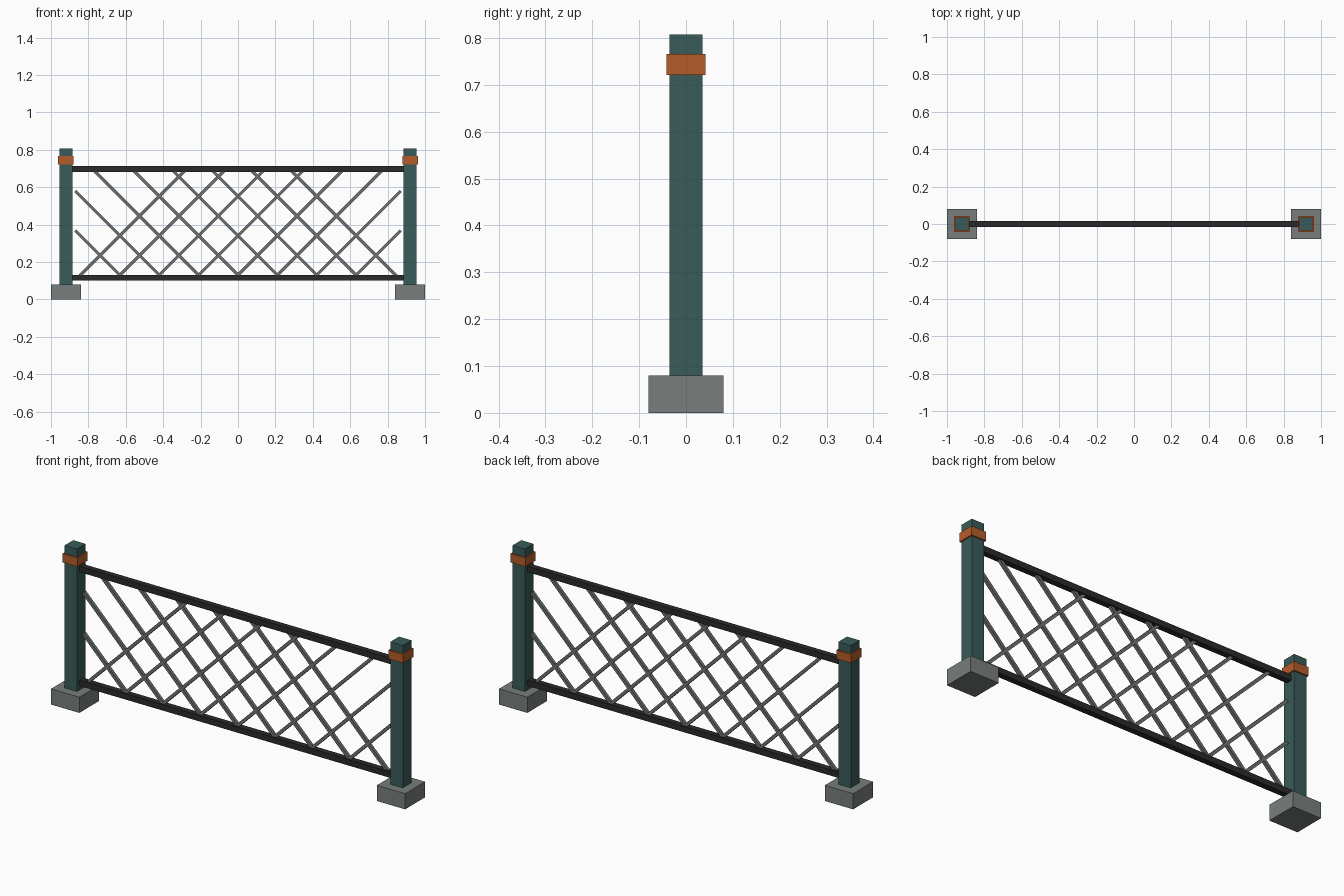
import bpy
import math

default = bpy.data.objects.get("Cube")
if default:
    bpy.data.objects.remove(default, do_unlink=True)


def material(name, colour):
    mat = bpy.data.materials.new(name)
    mat.use_nodes = True
    mat.diffuse_color = (*colour, 1)
    mat.node_tree.nodes["Principled BSDF"].inputs["Base Color"].default_value = (*colour, 1)
    return mat


TEAL = material("dark teal", (0.04, 0.107, 0.102))
STONE = material("concrete grey", (0.188, 0.209, 0.205))
ORANGE = material("burnt orange", (0.456, 0.107, 0.023))
BLACK = material("rail black", (0.023, 0.023, 0.025))
WIRE = material("wire grey", (0.156, 0.171, 0.162))


def box(name, centre, size, mat, tilt=0):
    bpy.ops.mesh.primitive_cube_add(size=1, location=centre)
    obj = bpy.context.object
    obj.name = name
    obj.scale = size
    bpy.ops.object.transform_apply(location=False, rotation=False, scale=True)
    obj.rotation_euler.y = tilt
    obj.data.materials.append(mat)
    return obj


def upright(name, x, z0, z1, width, mat):
    box(name, (x, 0, (z0 + z1) / 2), (width, width, z1 - z0), mat)


# Posts with footings and coloured bands
for side, sign in (("left", 1), ("right", -1)):
    x = sign * 0.92
    upright(side + "_footing", x, 0, 0.08, 0.16, STONE)
    upright(side + "_post", x, 0.08, 0.807, 0.07, TEAL)
    upright(side + "_band", x, 0.721, 0.766, 0.083, ORANGE)

# Horizontal rails between the posts
box("top_rail", (0, 0, 0.697), (1.79, 0.03, 0.03), BLACK)
box("bottom_rail", (0, 0, 0.116), (1.79, 0.03, 0.03), BLACK)

# Diagonal lattice, mirrored in both directions and stopped short of the posts
LOW, HIGH, REACH, PITCH = 0.125, 0.689, 0.87, 0.2105
for sign, lean in ((1, "right"), (-1, "left")):
    for k in range(8):
        x0 = (k - 4) * PITCH - 0.005
        x1 = min(x0 + HIGH - LOW, REACH)
        run = x1 - x0
        centre = (sign * (x0 + x1) / 2, 0, LOW + run / 2)
        box(f"lattice_bar_{lean}_{k + 1}", centre,
            (run * math.sqrt(2), 0.016, 0.016), WIRE, -sign * math.pi / 4)
